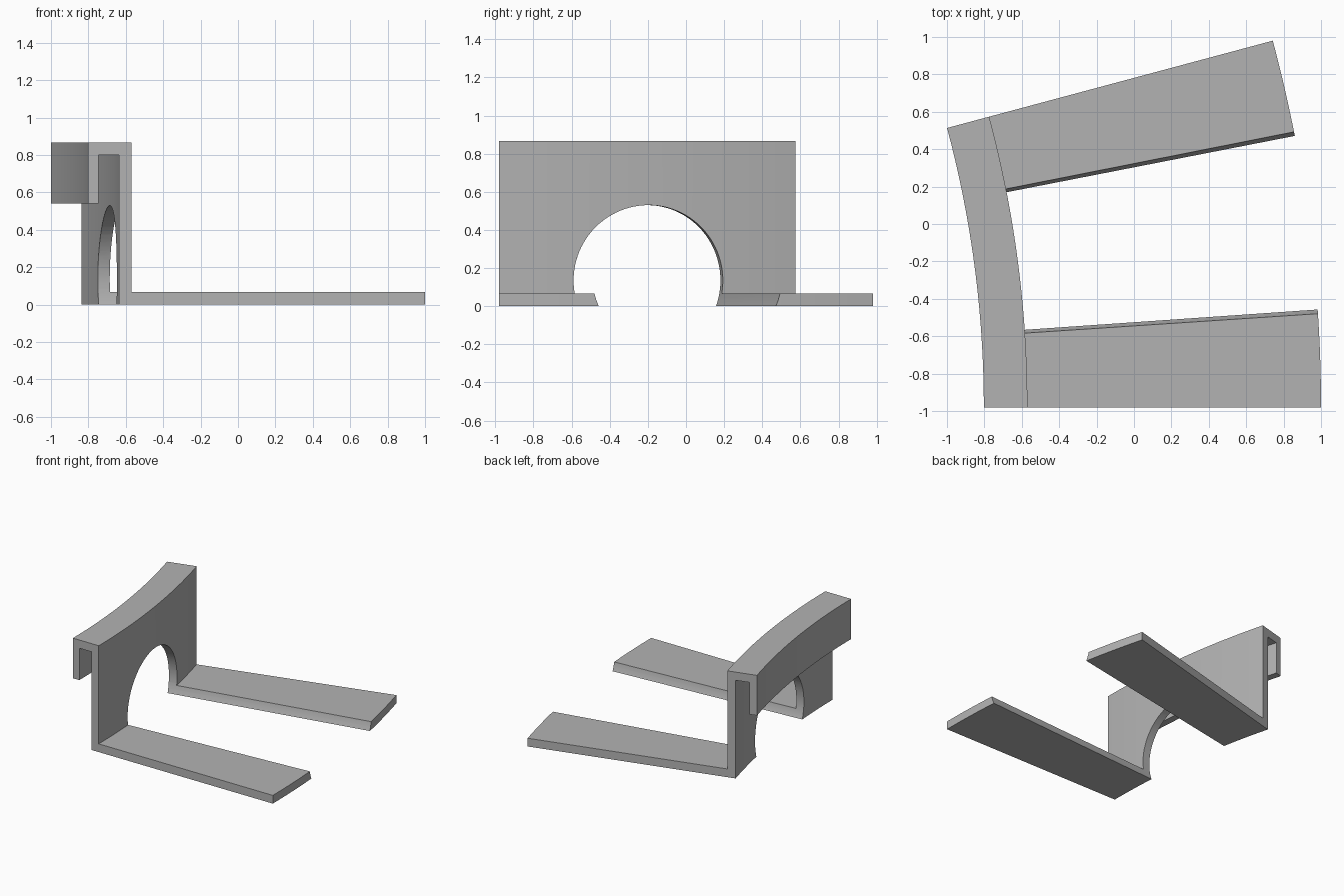
import bpy, bmesh
from math import sin, cos, radians, pi

if "Cube" in bpy.data.objects:
    bpy.data.objects.remove(bpy.data.objects["Cube"], do_unlink=True)

CX, CY = -6.573, -0.98      # sweep axis
SWEEP = radians(15)

grey = bpy.data.materials.new("plain grey")
grey.use_nodes = True
grey.diffuse_color = (0.45, 0.45, 0.45, 1)
grey.node_tree.nodes["Principled BSDF"].inputs["Base Color"].default_value = (0.45, 0.45, 0.45, 1)


def polar(r, angle, z):
    return (CX + r * cos(angle), CY + r * sin(angle), z)


def loft(name, rings):
    """Skin a list of closed rings and cap both ends."""
    bm = bmesh.new()
    loops = [[bm.verts.new(p) for p in ring] for ring in rings]
    for a, b in zip(loops, loops[1:]):
        for i in range(len(a)):
            j = (i + 1) % len(a)
            bm.faces.new((a[i], a[j], b[j], b[i]))
    bm.faces.new(loops[0])
    bm.faces.new(loops[-1])
    bmesh.ops.recalc_face_normals(bm, faces=bm.faces)
    mesh = bpy.data.meshes.new(name)
    bm.to_mesh(mesh)
    bm.free()
    obj = bpy.data.objects.new(name, mesh)
    bpy.context.collection.objects.link(obj)
    return obj


# Bracket section: hook lip, top, wall and foot, swept along a shallow arc
section = [(-0.803, 0.54), (-0.803, 0.867), (-0.57, 0.867), (-0.57, 0.067),
           (1.0, 0.067), (1.0, 0.0), (-0.635, 0.0), (-0.635, 0.80),
           (-0.745, 0.80), (-0.745, 0.54)]
STEPS = 40
bracket = loft("curved_hook_bracket",
               [[polar(x - CX, SWEEP * k / STEPS, z) for x, z in section]
                for k in range(STEPS + 1)])
bracket.data.materials.append(grey)

# Arched opening, flaring outward from the sweep axis, splits the foot in two
RADIUS, HEIGHT, MID_R, SIDES = 0.395, 0.135, 6.0, 96
turns = [2 * pi * i / SIDES for i in range(SIDES)]
cutter = loft("arch_cutter",
              [[polar(r, SWEEP / 2 + RADIUS * cos(t) / MID_R, HEIGHT + RADIUS * sin(t))
                for t in turns] for r in (5.87, 8.0)])
cutter.hide_render = True

cut = bracket.modifiers.new("arch", 'BOOLEAN')
cut.operation = 'DIFFERENCE'
cut.solver = 'EXACT'
cut.object = cutter

bpy.ops.object.select_all(action='DESELECT')
bpy.context.view_layer.objects.active = bracket
bracket.select_set(True)
bpy.ops.object.modifier_apply(modifier=cut.name)
bpy.data.objects.remove(cutter, do_unlink=True)
bpy.ops.object.shade_smooth_by_angle(angle=radians(30))
